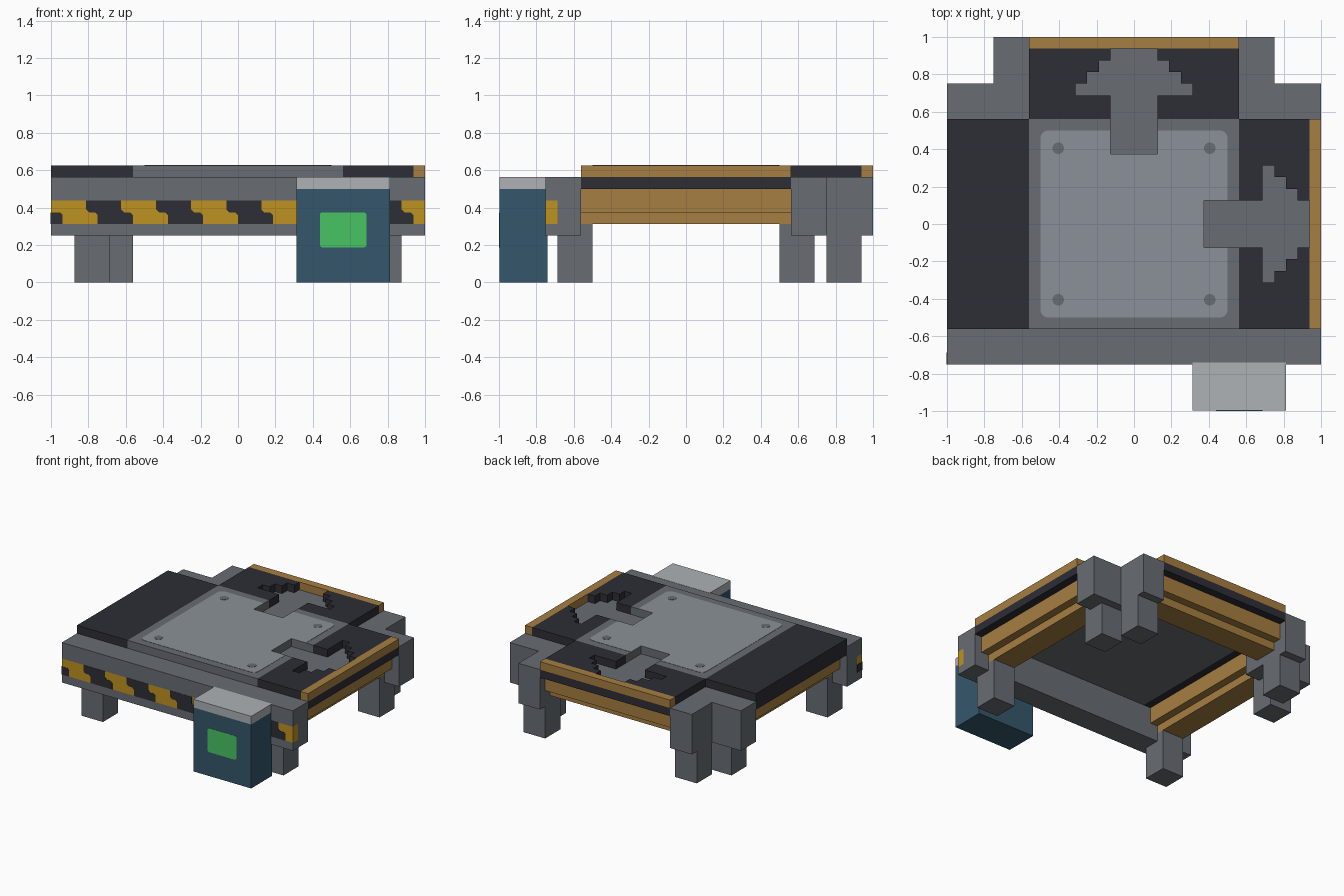
import bpy, bmesh, math

cube = bpy.data.objects.get("Cube")
if cube:
    bpy.data.objects.remove(cube, do_unlink=True)


def material(name, rgb):
    lin = [((c / 255 + 0.055) / 1.055) ** 2.4 for c in rgb] + [1.0]
    m = bpy.data.materials.new(name)
    m.use_nodes = True
    m.diffuse_color = lin
    m.node_tree.nodes["Principled BSDF"].inputs["Base Color"].default_value = lin
    return m


GREY = material("steel grey", (104, 109, 115))
LIGHT = material("light plate grey", (138, 145, 151))
PALE = material("pale cap grey", (173, 178, 182))
DARK = material("dark belt", (45, 45, 54))
BRASS = material("brass orange", (166, 126, 65))
YELLOW = material("hazard yellow", (190, 146, 33))
BLUE = material("control box blue", (53, 87, 107))
GREEN = material("screen green", (72, 196, 100))


def prism(name, outline, lo, hi, mat, upright=False):
    """Extrude an outline along z, or along y when upright (outline in x, z)."""
    bm = bmesh.new()
    rings = []
    for d in (lo, hi):
        rings.append([bm.verts.new((a, d, b) if upright else (a, b, d)) for a, b in outline])
    bm.faces.new(rings[0])
    bm.faces.new(rings[1])
    n = len(outline)
    for i in range(n):
        j = (i + 1) % n
        bm.faces.new((rings[0][i], rings[0][j], rings[1][j], rings[1][i]))
    bmesh.ops.recalc_face_normals(bm, faces=bm.faces)
    mesh = bpy.data.meshes.new(name)
    bm.to_mesh(mesh)
    bm.free()
    mesh.materials.append(mat)
    obj = bpy.data.objects.new(name, mesh)
    bpy.context.collection.objects.link(obj)
    return obj


def rect(x0, x1, y0, y1):
    return [(x0, y0), (x1, y0), (x1, y1), (x0, y1)]


def box(name, x0, x1, y0, y1, z0, z1, mat):
    return prism(name, rect(x0, x1, y0, y1), z0, z1, mat)


def arc(cx, cy, r, start, sweep, steps):
    return [(cx + r * math.cos(math.radians(start + sweep * i / steps)),
             cy + r * math.sin(math.radians(start + sweep * i / steps))) for i in range(steps + 1)]


W = 0.5625   # half width of the centre bay
TOP = 0.625  # deck height

# Front beam with a hazard strip let into its face
box("front_beam_lower", -1, 1, -0.75, -W, 0.25, 0.3125, GREY)
box("front_beam_middle", -1, 1, -0.6875, -W, 0.3125, 0.4375, GREY)
box("front_beam_upper", -1, 1, -0.75, -W, 0.4375, 0.5625, GREY)
box("hazard_strip", -1, 1, -0.75, -0.6875, 0.3125, 0.4375, YELLOW)
edge = [(0, 0.4375), (0, 0.39), (0.015, 0.375), (0.0475, 0.375), (0.0625, 0.36), (0.0625, 0.3125)]
for k in range(5):
    a = -0.8125 + 0.375 * k
    stripe = [(a + x, z) for x, z in edge] + [(a + 0.1875 + x, z) for x, z in reversed(edge)]
    prism("hazard_stripe", stripe, -0.752, -0.75, DARK, upright=True)
prism("hazard_stripe_end", [(-1, 0.3125), (-0.9375, 0.3125), (-0.9375, 0.36), (-0.9525, 0.375), (-1, 0.375)],
      -0.752, -0.75, DARK, upright=True)
box("hazard_stripe_side", -1.002, -1, -0.752, -0.6875, 0.3125, 0.375, DARK)

# Back corner blocks and legs, left and right
for s in (-1, 1):
    corner = [(W, W), (1, W), (1, 0.75), (0.75, 0.75), (0.75, 1), (W, 1)]
    prism("back_corner_block", [(s * x, y) for x, y in corner], 0.25, 0.5625, GREY)
    for name, x0, x1, y0, y1 in (("front_leg", 0.6875, 0.875, -0.6875, -0.5),
                                 ("side_leg", 0.6875, 0.875, 0.5, 0.6875),
                                 ("back_leg", W, 0.75, 0.75, 0.9375)):
        top = 0.25 if name == "back_leg" else 0.3125
        box(name, *sorted((s * x0, s * x1)), y0, y1, 0, top, GREY)

# Centre deck, notched where the two arrows run in
box("centre_base", -W, W, -W, W, 0.5, 0.5625, GREY)


def notched(h, corner):
    """Square outline of half size h with arrow shaft notches at +x and +y."""
    c = corner
    return (c(-1, -1) + c(1, -1) + [(h, -0.125), (0.375, -0.125), (0.375, 0.125), (h, 0.125)]
            + c(1, 1) + [(0.125, h), (0.125, 0.375), (-0.125, 0.375), (-0.125, h)] + c(-1, 1))


prism("centre_deck", notched(W, lambda sx, sy: [(sx * W, sy * W)]), 0.5625, TOP, GREY)
start = {(-1, -1): 180, (1, -1): 270, (1, 1): 0, (-1, 1): 90}
prism("centre_plate", notched(0.5, lambda sx, sy: arc(sx * 0.46, sy * 0.46, 0.04, start[sx, sy], 90, 4)),
      TOP, TOP + 0.002, LIGHT)
for sx in (-1, 1):
    for sy in (-1, 1):
        prism("plate_bolt", arc(sx * 0.405, sy * 0.405, 0.031, 0, 345, 23), TOP, TOP + 0.004, GREY)

# Belt decks with sunken arrows on the left (+x) and back
notch = [(0.125, W), (0.125, 0.6875), (0.3125, 0.6875), (0.3125, 0.75), (0.25, 0.75), (0.25, 0.8125),
         (0.1875, 0.8125), (0.1875, 0.875), (0.125, 0.875), (0.125, 0.9375)]
half_deck = notch + [(W, 0.9375), (W, W)]
half_arrow = [(0.125, 0.375)] + notch[1:8] + [(0.125, 0.875), (0.125, 0.9375)]
arrow = half_arrow + [(-x, y) for x, y in reversed(half_arrow)]
for side, turn in (("back", lambda p: p), ("left", lambda p: (p[1], p[0]))):
    def put(name, outline, z0, z1, mat):
        prism(side + name, [turn(p) for p in outline], z0, z1, mat)
    put("_belt_base", rect(-W, W, W, 1), 0.5, 0.5625, DARK)
    for s in (-1, 1):
        put("_belt_deck", [(s * x, y) for x, y in half_deck], 0.5625, TOP, DARK)
    put("_edge_rail", rect(-W, W, 0.9375, 1), 0.5625, TOP, BRASS)
    put("_arrow_floor", arrow, 0.5625, 0.5645, GREY)

# Plain belt deck on the right
box("right_belt_deck", -1, -W, -W, W, 0.5, TOP, DARK)

# Stepped brass beams under the three belts
for side, turn in (("back", lambda p: p), ("left", lambda p: (p[1], p[0])),
                   ("right", lambda p: (-p[1], p[0]))):
    for part, y0, y1, z0, z1 in (("_upper_beam", 0.625, 0.9375, 0.375, 0.5),
                                 ("_lower_beam", 0.6875, 0.875, 0.3125, 0.375)):
        prism(side + part, [turn(p) for p in rect(-W, W, y0, y1)], z0, z1, BRASS)

# Control box on the front beam
box("control_box", 0.3125, 0.8125, -0.998, -0.74, 0, 0.5, BLUE)
box("control_box_cap", 0.3125, 0.8125, -0.998, -0.74, 0.5, 0.564, PALE)
screen = []
for cx, cz, ang in ((0.4525, 0.2025, 180), (0.6725, 0.2025, 270), (0.6725, 0.36, 0), (0.4525, 0.36, 90)):
    screen += arc(cx, cz, 0.015, ang, 90, 3)
prism("control_screen", screen, -1.0, -0.998, GREEN, upright=True)
